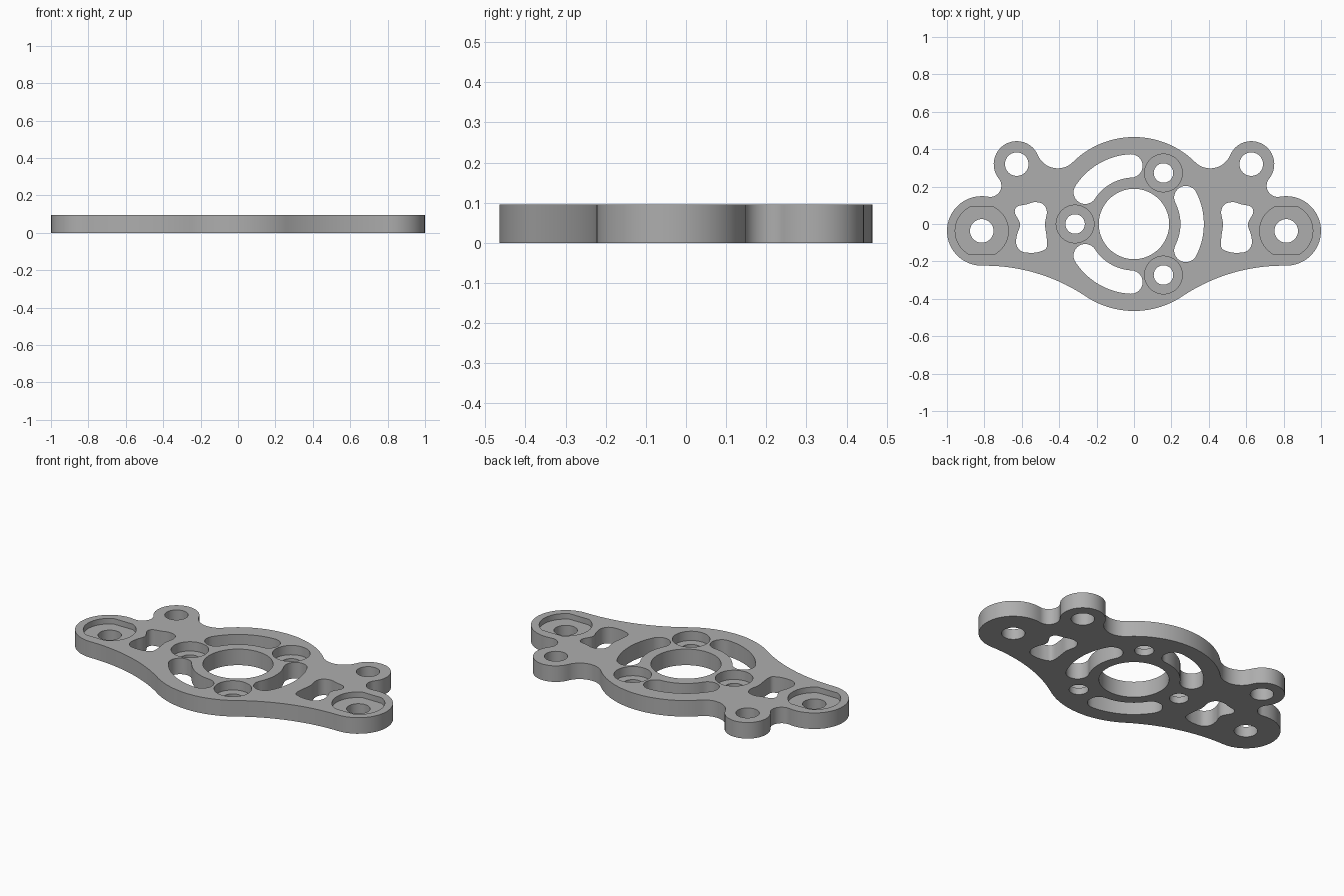
import bpy, bmesh, math
from mathutils import Vector

THICK = 0.095
MAIN, EAR, LOBE = Vector((0, 0)), Vector((0.627, 0.32)), Vector((0.814, -0.037))
R_MAIN, R_EAR, R_LOBE = 0.465, 0.123, 0.186

cube = bpy.data.objects.get("Cube")
if cube:
    bpy.data.objects.remove(cube, do_unlink=True)


def arc(c, r, a, b, n=24):
    return [Vector((c[0] + r * math.cos(a + (b - a) * i / n),
                    c[1] + r * math.sin(a + (b - a) * i / n))) for i in range(n + 1)]


def circle(c, r, n=48):
    return arc(c, r, 0, math.tau, n)[:-1]


def fillet(c1, r1, c2, r2, f):
    # centre of an arc touching both circles, left of the line c1 to c2
    line = c2 - c1
    d, p, q = line.length, r1 + f, r2 + f
    along = (p * p - q * q + d * d) / (2 * d)
    line.normalize()
    return c1 + line * along + Vector((-line.y, line.x)) * math.sqrt(p * p - along * along), f


def outline():
    # convex lobes alternate with concave fillets, clockwise down the right half
    hubs = [(MAIN, R_MAIN), (EAR, R_EAR), (LOBE, R_LOBE), (MAIN, R_MAIN)]
    chain = [hubs[0]]
    for (c1, r1), (c2, r2), f in zip(hubs, hubs[1:], (0.115, 0.06, 0.97)):
        chain += [fillet(c1, r1, c2, r2, f), (c2, r2)]
    joints = [Vector((0, R_MAIN))]
    for (c1, r1), (c2, r2) in zip(chain, chain[1:]):
        joints.append(c1 + (c2 - c1) * r1 / (r1 + r2))
    joints.append(Vector((0, -R_MAIN)))
    pts = []
    for i, (c, r) in enumerate(chain):
        s, e = joints[i] - c, joints[i + 1] - c
        a, b = math.atan2(s.y, s.x), math.atan2(e.y, e.x)
        sweep = (a - b) % math.tau if i % 2 == 0 else -((b - a) % math.tau)
        pts += arc(c, r, a, a - sweep)[:-1]
    pts.append(joints[-1])
    return pts + [Vector((-p.x, p.y)) for p in reversed(pts[1:-1])]


def slot(mid, half, radius=0.311, width=0.0625):
    # curved slot with round ends
    a, b = mid - half, mid + half
    end = lambda t: (radius * math.cos(t), radius * math.sin(t))
    return (arc((0, 0), radius + width, a, b)
            + arc(end(b), width, b, b + math.pi, 16)[1:]
            + arc((0, 0), radius - width, b, a)[1:]
            + arc(end(a), width, a + math.pi, a + math.tau, 16)[1:-1])


def smooth_loop(ctrl, n=6):
    # closed Catmull-Rom curve
    pts, m = [], len(ctrl)
    for i in range(m):
        p0, p1, p2, p3 = (Vector(ctrl[(i + k) % m]) for k in (-1, 0, 1, 2))
        for j in range(n):
            t = j / n
            pts.append(0.5 * (2 * p1 + (p2 - p0) * t + (2 * p0 - 5 * p1 + 4 * p2 - p3) * t * t
                              + (3 * p1 - p0 - 3 * p2 + p3) * t ** 3))
    return pts


def flat_pocket(c, r, flat):
    # circle cut by two level flats
    a = math.asin(flat / r)
    return arc(c, r, -a, a) + arc(c, r, math.pi - a, math.pi + a)


def prisms(name, shapes):
    # extrude each (loop, bottom, top) into one mesh object
    bm = bmesh.new()
    for loop, z0, z1 in shapes:
        face = bm.faces.new([bm.verts.new((p.x, p.y, z0)) for p in loop])
        ext = bmesh.ops.extrude_face_region(bm, geom=[face], use_keep_orig=True)
        top = [v for v in ext["geom"] if isinstance(v, bmesh.types.BMVert)]
        bmesh.ops.translate(bm, verts=top, vec=(0, 0, z1 - z0))
    bmesh.ops.recalc_face_normals(bm, faces=bm.faces)
    mesh = bpy.data.meshes.new(name)
    bm.to_mesh(mesh)
    bm.free()
    obj = bpy.data.objects.new(name, mesh)
    bpy.context.collection.objects.link(obj)
    return obj


plate = prisms("mounting_plate", [(outline(), 0, THICK)])

# openings through the full thickness
holes = [circle(MAIN, 0.188, 80)]
pockets = []
window = [(0.625, 0.093), (0.575, 0.105), (0.53, 0.117), (0.485, 0.105), (0.466, 0.065),
          (0.476, 0), (0.467, -0.07), (0.467, -0.125), (0.495, -0.145), (0.54, -0.154),
          (0.6, -0.147), (0.629, -0.11), (0.626, -0.06), (0.609, 0), (0.637, 0.06)]
for side in (1, -1):
    lobe = (side * LOBE.x, LOBE.y)
    holes += [circle((side * EAR.x, EAR.y), 0.063), circle(lobe, 0.063),
              smooth_loop([(side * x, y) for x, y in window])]
    pockets.append((flat_pocket(lobe, 0.142, 0.127), 0.062, 0.2))

# three screw seats and three curved slots around the centre
for k in range(3):
    turn = k * math.tau / 3
    seat = (0.315 * math.cos(turn + math.pi), 0.315 * math.sin(turn + math.pi))
    holes += [circle(seat, 0.052), slot(turn, math.radians(27))]
    pockets.append((circle(seat, 0.101), 0.04, 0.2))

bpy.context.view_layer.objects.active = plate
plate.select_set(True)
for name, shapes in (("pocket_cutter", pockets),
                     ("hole_cutter", [(h, -0.1, 0.2) for h in holes])):
    cutter = prisms(name, shapes)
    cutter.hide_render = True
    mod = plate.modifiers.new(name, "BOOLEAN")
    mod.operation, mod.solver, mod.object = "DIFFERENCE", "EXACT", cutter
    bpy.ops.object.modifier_apply(modifier=mod.name)
    bpy.data.objects.remove(cutter, do_unlink=True)

# single grey finish
grey = bpy.data.materials.new("matte_grey")
grey.use_nodes = True
colour = (0.42, 0.42, 0.42, 1)
grey.diffuse_color = colour
grey.node_tree.nodes["Principled BSDF"].inputs["Base Color"].default_value = colour
plate.data.materials.clear()
plate.data.materials.append(grey)
bpy.ops.object.shade_smooth_by_angle(angle=math.radians(30))
